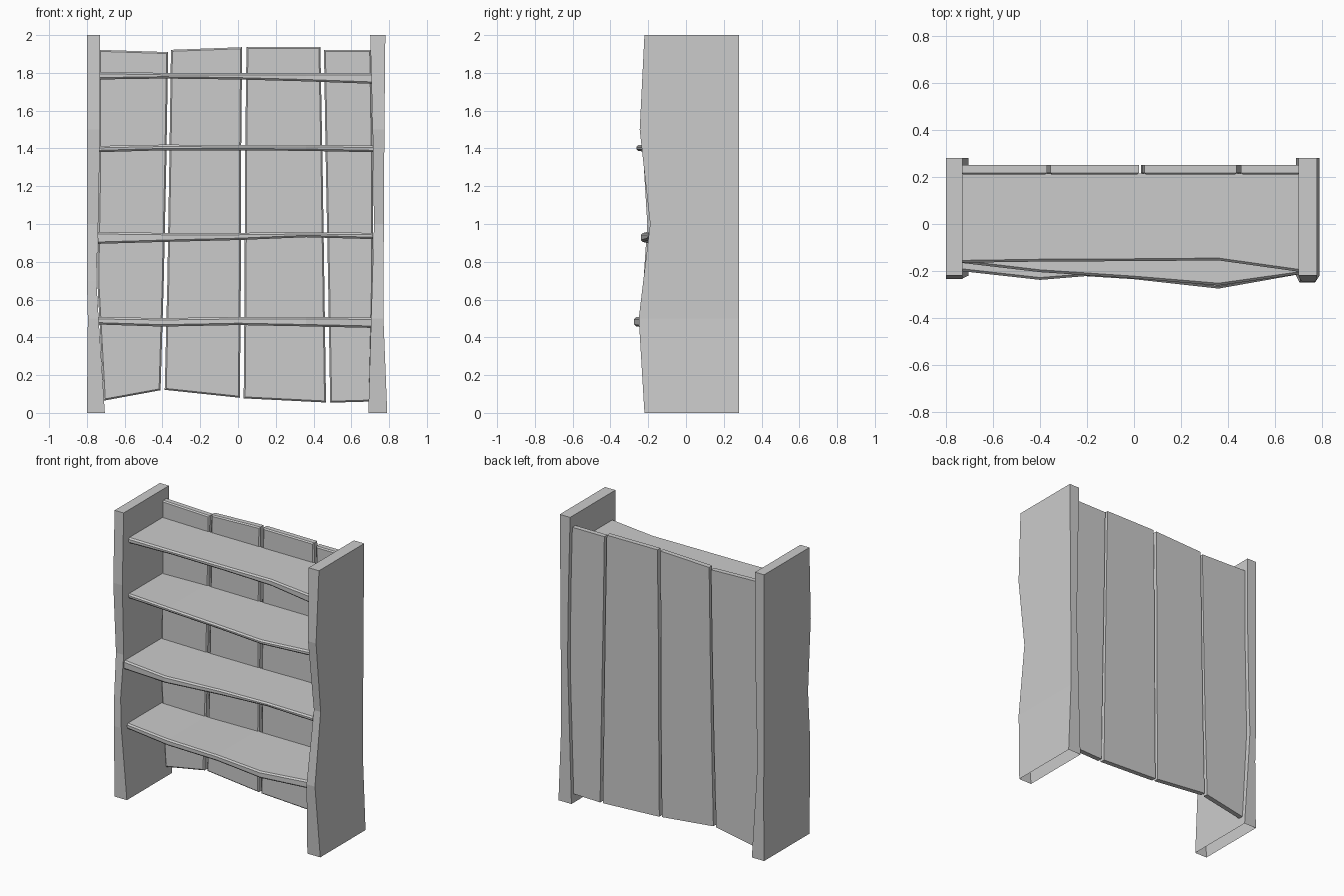
import bpy, bmesh


def loft(name, rings, cap_start=True, cap_end=True, bevel_front=0):
    """Skin a list of closed cross-sections into a flat-shaded object."""
    bm = bmesh.new()
    vs = [[bm.verts.new(p) for p in r] for r in rings]
    n = len(rings[0])
    for a, b in zip(vs, vs[1:]):
        for i in range(n):
            j = (i + 1) % n
            bm.faces.new((a[i], a[j], b[j], b[i]))
    if cap_start:
        bm.faces.new(vs[0][::-1])
    if cap_end:
        bm.faces.new(vs[-1])
    bmesh.ops.recalc_face_normals(bm, faces=bm.faces)
    if bevel_front:
        ymin = min(v.co.y for v in bm.verts)
        rim = [e for e in bm.edges
               if all(v.co.y < ymin + 0.001 for v in e.verts)
               and e.calc_face_angle(0) > 0.5]
        bmesh.ops.bevel(bm, geom=rim, offset=bevel_front, segments=1,
                        affect='EDGES', profile=0.5)
    me = bpy.data.meshes.new(name)
    bm.to_mesh(me)
    bm.free()
    ob = bpy.data.objects.new(name, me)
    bpy.context.collection.objects.link(ob)
    return ob


# Side panels: (z, outer x, inner x, front y), open underneath
sides = {
    "left_side": [(0, -0.80, -0.705, -0.22), (0.5, -0.795, -0.738, -0.235),
                  (0.7, -0.80, -0.75, -0.225), (1.0, -0.80, -0.74, -0.205),
                  (1.5, -0.80, -0.73, -0.235), (2, -0.80, -0.73, -0.22)],
    "right_side": [(0, 0.79, 0.69, -0.22), (0.5, 0.77, 0.705, -0.25),
                   (1.0, 0.772, 0.72, -0.19), (1.5, 0.775, 0.713, -0.245),
                   (2, 0.78, 0.70, -0.22)],
}
for name, rows in sides.items():
    loft(name, [[(xo, yf, z), (xi, yf, z), (xi, 0.28, z), (xo, 0.28, z)]
                for z, xo, xi, yf in rows], cap_start=False)

# Shelves: front y, top z and bottom z at five stations across
xs = (-0.74, -0.40, 0.0, 0.36, 0.715)
shelves = [
    ((-0.165, -0.235 + 0.075, -0.158, -0.155, -0.205),
     (1.805, 1.80, 1.80, 1.80, 1.80), (1.765, 1.77, 1.765, 1.755, 1.742)),
    ((-0.165, -0.205, -0.232, -0.262, -0.212),
     (1.413, 1.42, 1.418, 1.418, 1.415), (1.38, 1.39, 1.39, 1.387, 1.38)),
    ((-0.20, -0.238, -0.205, -0.20, -0.20),
     (0.957, 0.953, 0.953, 0.957, 0.953), (0.895, 0.905, 0.915, 0.93, 0.92)),
    ((-0.17, -0.21, -0.235, -0.275, -0.212),
     (0.507, 0.502, 0.507, 0.507, 0.505), (0.468, 0.457, 0.465, 0.458, 0.45)),
]
for k, (yf, zt, zb) in enumerate(shelves):
    c = 0.01
    loft(f"shelf_{k + 1}",
         [[(x, 0.215, t), (x, y + c, t), (x, y, t - c),
           (x, y, b + c), (x, y + c, b), (x, 0.215, b)]
          for x, y, t, b in zip(xs, yf, zt, zb)])

# Back boards: left x and right x at bottom, lower, upper, top;
# then z of bottom-left, bottom-right, top-left, top-right
boards = [
    ((-0.71, -0.745, -0.735, -0.735), (-0.41, -0.393, -0.38, -0.37),
     (0.065, 0.12, 1.922, 1.91)),
    ((-0.388, -0.374, -0.364, -0.355), (0.01, 0.015, 0.016, 0.022),
     (0.122, 0.08, 1.922, 1.936)),
    ((0.03, 0.035, 0.037, 0.045), (0.466, 0.457, 0.448, 0.436),
     (0.077, 0.055, 1.938, 1.936)),
    ((0.488, 0.477, 0.465, 0.455), (0.70, 0.715, 0.715, 0.705),
     (0.054, 0.06, 1.92, 1.92)),
]
for k, (xl, xr, (bl, br, tl, tr)) in enumerate(boards):
    rings = []
    for a, b, zl, zr in zip(xl, xr, (bl, 0.7, 1.3, tl), (br, 0.7, 1.3, tr)):
        rings.append([(a, 0.21, zl), (b, 0.21, zr),
                      (b, 0.252, zr), (a, 0.252, zl)])
    loft(f"back_board_{k + 1}", rings, bevel_front=0.008)
